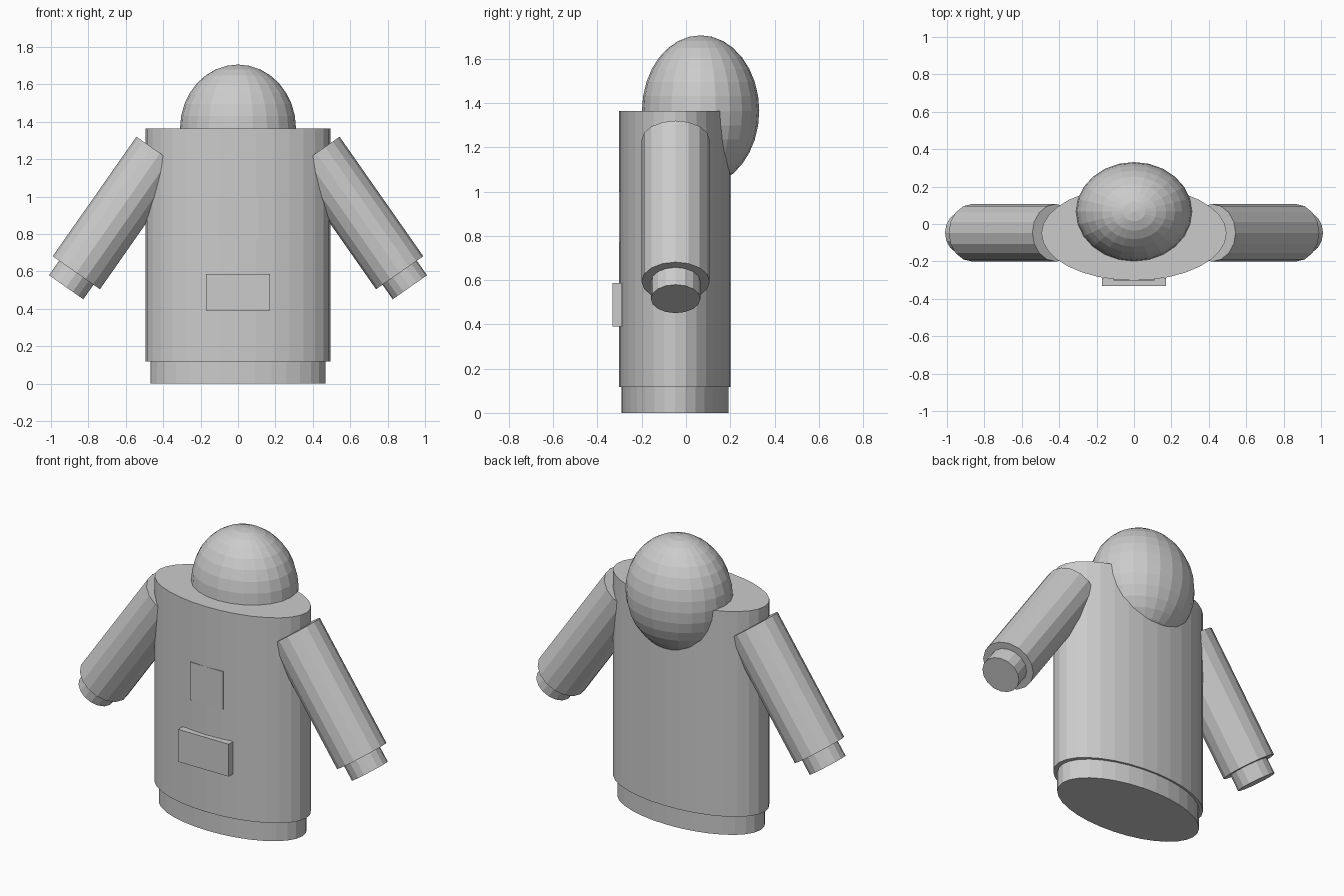
import bpy
from math import radians, sin, cos
from mathutils import Vector

if "Cube" in bpy.data.objects:
    bpy.data.objects.remove(bpy.data.objects["Cube"])

cloth = bpy.data.materials.new("light grey cloth")
cloth.diffuse_color = (0.6, 0.6, 0.6, 1)
cloth.use_nodes = True
cloth.node_tree.nodes["Principled BSDF"].inputs["Base Color"].default_value = cloth.diffuse_color


def finish(name):
    ob = bpy.context.object
    ob.name = name
    ob.data.materials.append(cloth)
    return ob


def tube(name, sides, centre, radii, length, tilt=0.0):
    bpy.ops.mesh.primitive_cylinder_add(vertices=sides, radius=1, depth=1,
                                        location=centre, rotation=(0, tilt, 0))
    bpy.context.object.scale = (radii[0], radii[1], length)
    return finish(name)


def box(name, x, y0, y1, z0, z1):
    bpy.ops.mesh.primitive_cube_add(size=1, location=(0, (y0 + y1) / 2, (z0 + z1) / 2))
    bpy.context.object.scale = (2 * x, y1 - y0, z1 - z0)
    return finish(name)


# Body with a slightly narrower hem
AXIS_Y = -0.05
tube("body", 32, (0, AXIS_Y, 0.7415), (0.495, 0.252), 1.247)
tube("hem", 32, (0, AXIS_Y, 0.065), (0.468, 0.241), 0.13)

# Hood set into the top and back of the body
bpy.ops.mesh.primitive_uv_sphere_add(segments=24, ring_count=16, radius=1,
                                     location=(0, 0.066, 1.365))
bpy.context.object.scale = (0.31, 0.265, 0.341)
finish("hood")

# Sleeves and cuffs, slanting outwards on both sides
ANGLE = radians(35)
for side, label in ((-1, "left"), (1, "right")):
    down = Vector((side * sin(ANGLE), 0, -cos(ANGLE)))
    shoulder = Vector((side * 0.417, AXIS_Y + 0.003, 1.232))
    tube("sleeve_" + label, 16, shoulder + down * 0.39, (0.154, 0.154), 0.78, -side * ANGLE)
    tube("cuff_" + label, 16, shoulder + down * 0.815, (0.112, 0.112), 0.12, -side * ANGLE)

# Chest panel nearly flush with the cloth, and the raised front pocket
box("chest_panel", 0.11, -0.3025, -0.27, 0.77, 1.0)
box("front_pocket", 0.17, -0.332, -0.29, 0.39, 0.587)
